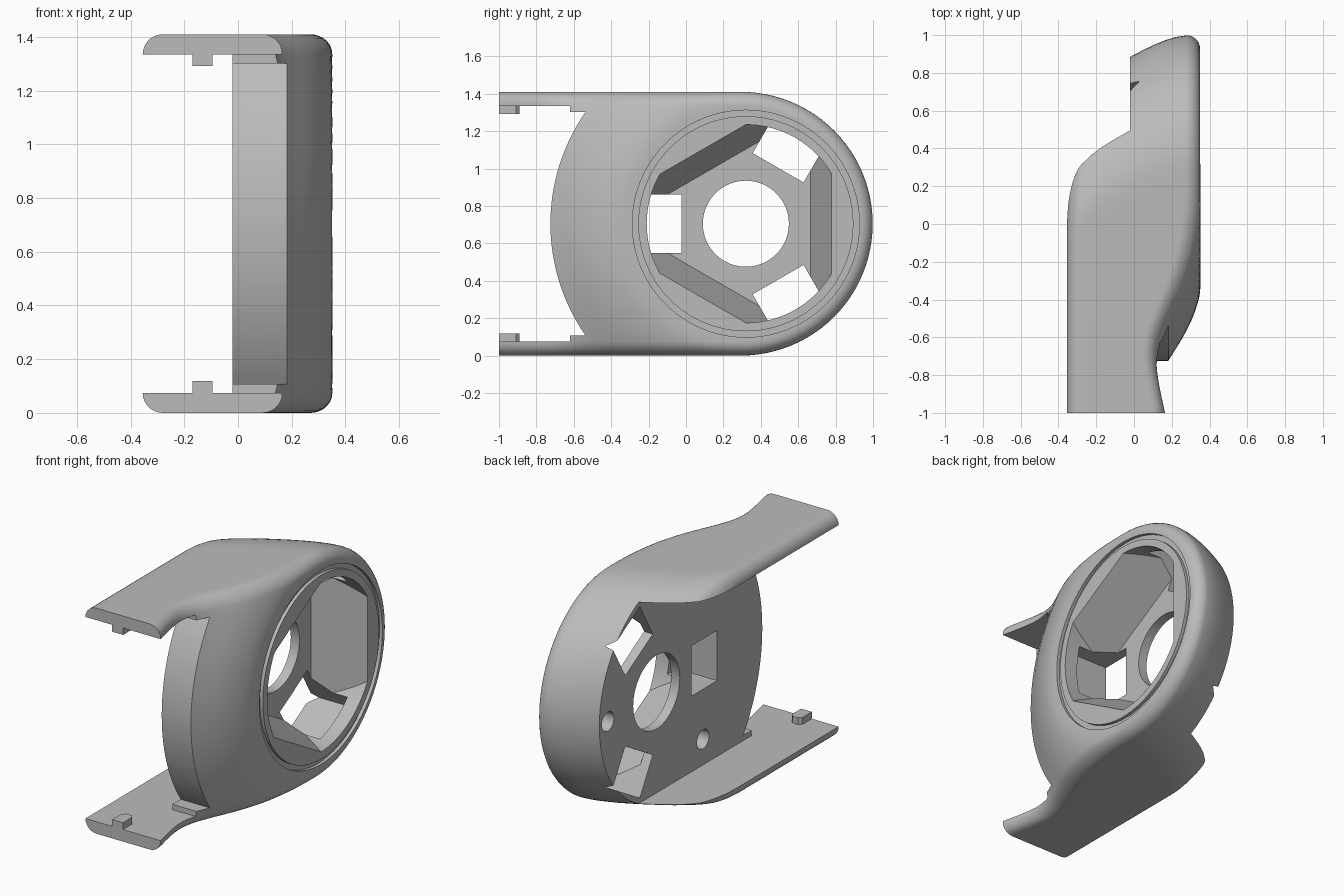
import bpy, bmesh
from math import sin, cos, pi, radians, hypot, sqrt

if "Cube" in bpy.data.objects:
    bpy.data.objects.remove(bpy.data.objects["Cube"], do_unlink=True)

grey = bpy.data.materials.new("plain grey")
grey.use_nodes = True
grey.diffuse_color = (0.5, 0.5, 0.5, 1)
grey.node_tree.nodes["Principled BSDF"].inputs["Base Color"].default_value = (0.5, 0.5, 0.5, 1)

H = 0.705            # half height
CY = 0.32            # centre of the round opening
LEFT, WALL, PLATE = -0.355, -0.02, 0.075
FIL = 0.075          # edge rounding


def curve(pts, v):
    """Smooth interpolation through (position, value) pairs."""
    if v <= pts[0][0]:
        return pts[0][1]
    if v >= pts[-1][0]:
        return pts[-1][1]
    i = max(k for k in range(len(pts) - 1) if pts[k][0] <= v)

    def slope(k):
        a, b = pts[max(k - 1, 0)], pts[min(k + 1, len(pts) - 1)]
        return (b[1] - a[1]) / (b[0] - a[0])
    (x0, y0), (x1, y1) = pts[i], pts[i + 1]
    w = x1 - x0
    t = (v - x0) / w
    return (y0 * (1 + 2 * t) * (1 - t) ** 2 + slope(i) * w * t * (1 - t) ** 2
            + y1 * t * t * (3 - 2 * t) + slope(i + 1) * w * t * t * (t - 1))


# face height by distance from the opening; rear end by x
FACE = [(0, .35), (.6, .35), (.68, .35), (.75, .334), (.84, .30), (.93, .252),
        (1.04, .182), (1.13, .137), (1.22, .12), (1.32, .132), (1.47, .166)]
REAR = [(-.36, .59), (-.3, .68), (-.2, .775), (-.02, .885), (.12, .955), (.22, .99), (.29, 1.0)]


def finish(name, bm):
    bmesh.ops.recalc_face_normals(bm, faces=bm.faces)
    me = bpy.data.meshes.new(name)
    bm.to_mesh(me)
    bm.free()
    me.materials.append(grey)
    ob = bpy.data.objects.new(name, me)
    bpy.context.collection.objects.link(ob)
    return ob


def prism(name, x0, a, x1, b=None):
    """Solid between two outlines of (y, z) points."""
    bm = bmesh.new()
    lo = [bm.verts.new((x0, y, z)) for y, z in a]
    hi = [bm.verts.new((x1, y, z)) for y, z in (b or a)]
    bm.faces.new(lo)
    bm.faces.new(hi)
    for i in range(len(lo)):
        j = (i + 1) % len(lo)
        bm.faces.new((lo[i], lo[j], hi[j], hi[i]))
    return finish(name, bm)


def ring(r, n=96, y=CY, z=H, turn=0):
    return [(y + r * cos(turn + 2 * pi * i / n), z + r * sin(turn + 2 * pi * i / n)) for i in range(n)]


def boolean(ob, tool, op="DIFFERENCE"):
    tool.hide_render = True
    m = ob.modifiers.new("cut", "BOOLEAN")
    m.operation, m.solver, m.object = op, "EXACT", tool
    bpy.context.view_layer.objects.active = ob
    bpy.ops.object.modifier_apply(modifier=m.name)
    bpy.data.objects.remove(tool, do_unlink=True)


# Body: closed profile swept round a U-shaped outline
def outline_point(col, d, x):
    kind, v, side = col
    yc = curve(REAR, x) - H
    if kind == "straight":
        return -1 + v * (yc + 1), H + side * (H - d)
    return yc + (H - d) * cos(v), H + (H - d) * sin(v)


NS, NA, NC, NF = 36, 48, 14, 7
columns = [("straight", i / NS, -1) for i in range(NS)]
columns += [("arc", -pi / 2 + pi * i / NA, 0) for i in range(NA + 1)]
columns += [("straight", 1 - i / NS, 1) for i in range(1, NS + 1)]
insets = [H - (H - FIL) * i / NC for i in range(NC)]
fillet = [(FIL * (1 - cos(a)), FIL * (1 - sin(a))) for a in
          [pi / 2 * (1 - i / NF) for i in range(NF + 1)]]

bm = bmesh.new()
grid = []
for col in columns:
    def face_x(d):
        y, z = outline_point(col, d, 1)
        return curve(FACE, hypot(y - CY, z - H))
    prof = [(d, face_x(d)) for d in insets]
    prof += [(d, face_x(d) - drop) for d, drop in fillet]
    top, low = prof[-1][1], LEFT + FIL
    prof += [(0, top + (low - top) * i / 10) for i in range(1, 10)]
    prof += [(d, LEFT + drop) for d, drop in reversed(fillet)]
    prof += [(d, LEFT) for d in reversed(insets)]
    grid.append([bm.verts.new((x, *outline_point(col, d, x))) for d, x in prof])
for a, b in zip(grid, grid[1:]):
    for i in range(len(a) - 1):
        bm.faces.new((a[i], a[i + 1], b[i + 1], b[i]))
bmesh.ops.remove_doubles(bm, verts=bm.verts, dist=0.0002)
bmesh.ops.holes_fill(bm, edges=[e for e in bm.edges if e.is_boundary], sides=0)
body = finish("body_shell", bm)

# Space between the plates behind the wall
top = 2 * H - PLATE
boolean(body, prism("rear_space", -1, [(-1.3, PLATE), (1.3, PLATE), (1.3, top), (-1.3, top)], WALL))

# Curved front of the body with small corner tabs
lower = [(-1.3, PLATE), (-.62, PLATE), (-.62, .108)]
arc = [(CY - sqrt(1.045 ** 2 - (z - H) ** 2), z) for z in
       [.108 + (2 * H - .216) * i / 32 for i in range(33)]]
upper = [(y, 2 * H - z) for y, z in reversed(lower)]
boolean(body, prism("front_space", -1, lower + arc + upper, 1))

# Opening with three sloping flats
FLOOR = .04
pocket = prism("pocket", FLOOR, ring(.69, 3, turn=pi / 3), .42, ring(.97, 3, turn=pi / 3))
boolean(pocket, prism("round_limit", -.2, ring(.53), .6), "INTERSECT")
boolean(body, pocket)

# Three windows under the rim
for k in range(3):
    a = radians(60 + 120 * k)
    box = [(.345, -.157), (.6, -.157), (.6, .157), (.345, .157)]
    pts = [(CY + u * cos(a) - v * sin(a), H + u * sin(a) + v * cos(a)) for u, v in box]
    boolean(body, prism("window", -.2, pts, .26))

# Centre hole, blind holes in the wall, groove round the opening
boolean(body, prism("centre_hole", -.2, ring(.23, 64), .2))
for y, z in ((.8, H), (-.14, .235), (-.14, 2 * H - .235)):
    boolean(body, prism("blind_hole", -.2, ring(.06, 32, y, z), .08))
groove = prism("groove", .33, ring(.607), .5)
boolean(groove, prism("groove_core", .2, ring(.575), .6))
boolean(body, groove)

bpy.ops.object.select_all(action="DESELECT")
body.select_set(True)
bpy.context.view_layer.objects.active = body
bpy.ops.object.shade_smooth_by_angle(angle=radians(28))

# Locating pegs on the arm tips
for name, z0, z1 in (("lower_peg", .06, .118), ("upper_peg", 2 * H - .118, 2 * H - .06)):
    bm = bmesh.new()
    plan = [(-.17, -1), (-.095, -1), (-.095, -.91), (-.115, -.89), (-.15, -.89), (-.17, -.91)]
    base = bm.faces.new([bm.verts.new((x, y, z0)) for x, y in plan])
    ext = bmesh.ops.extrude_face_region(bm, geom=[base], use_keep_orig=True)
    bmesh.ops.translate(bm, vec=(0, 0, z1 - z0),
                        verts=[g for g in ext["geom"] if isinstance(g, bmesh.types.BMVert)])
    finish(name, bm)
